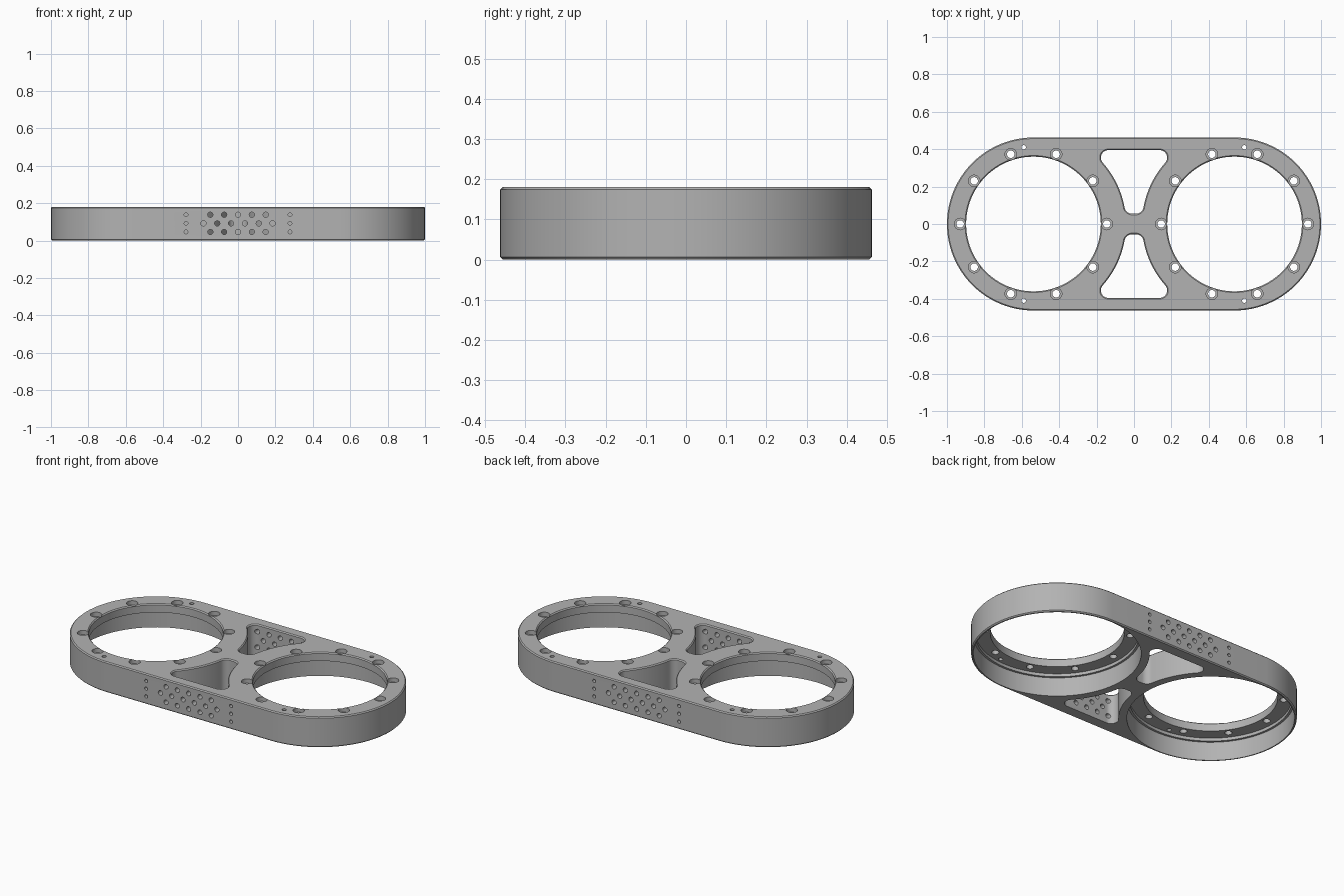
import bpy, bmesh
from math import sin, cos, pi, sqrt, atan2
from mathutils import Matrix

cube = bpy.data.objects.get("Cube")
if cube:
    bpy.data.objects.remove(cube)

CX, RADIUS, HEIGHT, EDGE = 0.5375, 0.4625, 0.18, 0.006
BORE, BOLT_CIRCLE = 0.36, 0.392


def arc(x, y, r, a, b, n):
    return [(x + r * cos(a + (b - a) * i / n), y + r * sin(a + (b - a) * i / n))
            for i in range(n + 1)]


def circle(x, y, r, n=24):
    return arc(x, y, r, 0, 2 * pi, n)[:-1]


def stadium(r):
    return arc(CX, 0, r, -pi / 2, pi / 2, 48) + arc(-CX, 0, r, pi / 2, 1.5 * pi, 48)


def pocket(d):
    """Hourglass half outline on the +y side, grown outward by d."""
    ring, fil = 0.495 - d, 0.04 + d
    y_top, y_low = 0.355, 0.095
    x_top = CX - sqrt((ring + fil) ** 2 - y_top ** 2)
    x_low = CX - sqrt((ring + fil) ** 2 - y_low ** 2)
    a_top = atan2(y_top, x_top - CX)
    a_low = atan2(y_low, x_low - CX)
    half = arc(x_low, y_low, fil, -pi / 2, a_low - pi, 10)
    half += arc(CX, 0, ring, a_low, a_top, 16)[1:-1]
    half += arc(x_top, y_top, fil, a_top - pi, pi / 2, 14)
    return half + [(-x, y) for x, y in reversed(half)]


def loft(bm, sections, matrix=Matrix()):
    """Closed solid through (outline, height) sections."""
    rings = [[bm.verts.new(matrix @ Matrix.Translation((x, y, z)).translation)
              for x, y in loop] for loop, z in sections]
    for low, high in zip(rings, rings[1:]):
        for i in range(len(low)):
            j = (i + 1) % len(low)
            bm.faces.new((low[i], low[j], high[j], high[i]))
    bm.faces.new(rings[0][::-1])
    bm.faces.new(rings[-1])


def make_object(name, bm):
    bmesh.ops.recalc_face_normals(bm, faces=bm.faces)
    mesh = bpy.data.meshes.new(name)
    bm.to_mesh(mesh)
    bm.free()
    obj = bpy.data.objects.new(name, mesh)
    bpy.context.collection.objects.link(obj)
    return obj


def cut(body, bm, name):
    cutter = make_object(name, bm)
    cutter.hide_render = True
    mod = body.modifiers.new(name, 'BOOLEAN')
    mod.operation, mod.solver, mod.object = 'DIFFERENCE', 'EXACT', cutter
    bpy.context.view_layer.objects.active = body
    bpy.ops.object.modifier_apply(modifier=mod.name)
    bpy.data.objects.remove(cutter)


# Outer body with chamfered rims
bm = bmesh.new()
loft(bm, [(stadium(RADIUS - EDGE), 0), (stadium(RADIUS), EDGE),
          (stadium(RADIUS), HEIGHT - EDGE), (stadium(RADIUS - EDGE), HEIGHT)])
body = make_object("twin_ring_frame", bm)

# Stepped bores, open wide from below, and the two hourglass pockets
bm = bmesh.new()
for s in (-1, 1):
    steps = [(0.45, -0.05), (0.45, 0.112), (0.437, 0.112), (0.437, 0.13), (BORE, 0.13),
             (BORE, HEIGHT - EDGE), (BORE + EDGE, HEIGHT), (BORE + EDGE, 0.25)]
    loft(bm, [(circle(s * CX, 0, r, 96), z) for r, z in steps])
    loft(bm, [(pocket(d), z) for d, z in
              ((0, -0.05), (0, HEIGHT - EDGE), (EDGE, HEIGHT), (EDGE, 0.25))],
         Matrix.Diagonal((1, s, 1, 1)))
cut(body, bm, "bore_cutter")

# Counterbored bolt holes and small locating holes
bm = bmesh.new()
for s in (-1, 1):
    for i in range(10):
        a = i * pi / 5
        x, y = s * CX + BOLT_CIRCLE * cos(a), BOLT_CIRCLE * sin(a)
        loft(bm, [(circle(x, y, r), z) for r, z in
                  ((0.02, 0.1), (0.02, 0.155), (0.031, 0.155), (0.031, 0.25))])
    for t in (-1, 1):
        loft(bm, [(circle(s * 0.59, t * 0.41, 0.012, 16), z) for z in (0.1, 0.25)])

# Perforated long walls, with a column of blind holes at each end
for s in (-1, 1):
    turn = Matrix.Rotation(s * pi / 2, 4, 'X')
    for row, z in enumerate((0.046, 0.092, 0.138)):
        count = 6 if row == 1 else 5
        xs = [((i - (count - 1) / 2) * 0.074, 0.014, 0.38) for i in range(count)]
        xs += [(-0.278, 0.01, 0.43), (0.278, 0.01, 0.43)]
        for x, r, depth in xs:
            loft(bm, [(circle(x, s * z, r, 16), d) for d in (depth, 0.5)], turn)
cut(body, bm, "hole_cutter")

# Single satin grey
grey = bpy.data.materials.new("satin_grey")
grey.use_nodes = True
grey.diffuse_color = (0.45, 0.45, 0.45, 1)
grey.node_tree.nodes["Principled BSDF"].inputs["Base Color"].default_value = (0.45, 0.45, 0.45, 1)
body.data.materials.clear()
body.data.materials.append(grey)

bpy.ops.object.select_all(action='DESELECT')
body.select_set(True)
bpy.context.view_layer.objects.active = body
bpy.ops.object.shade_smooth_by_angle(angle=0.5)
